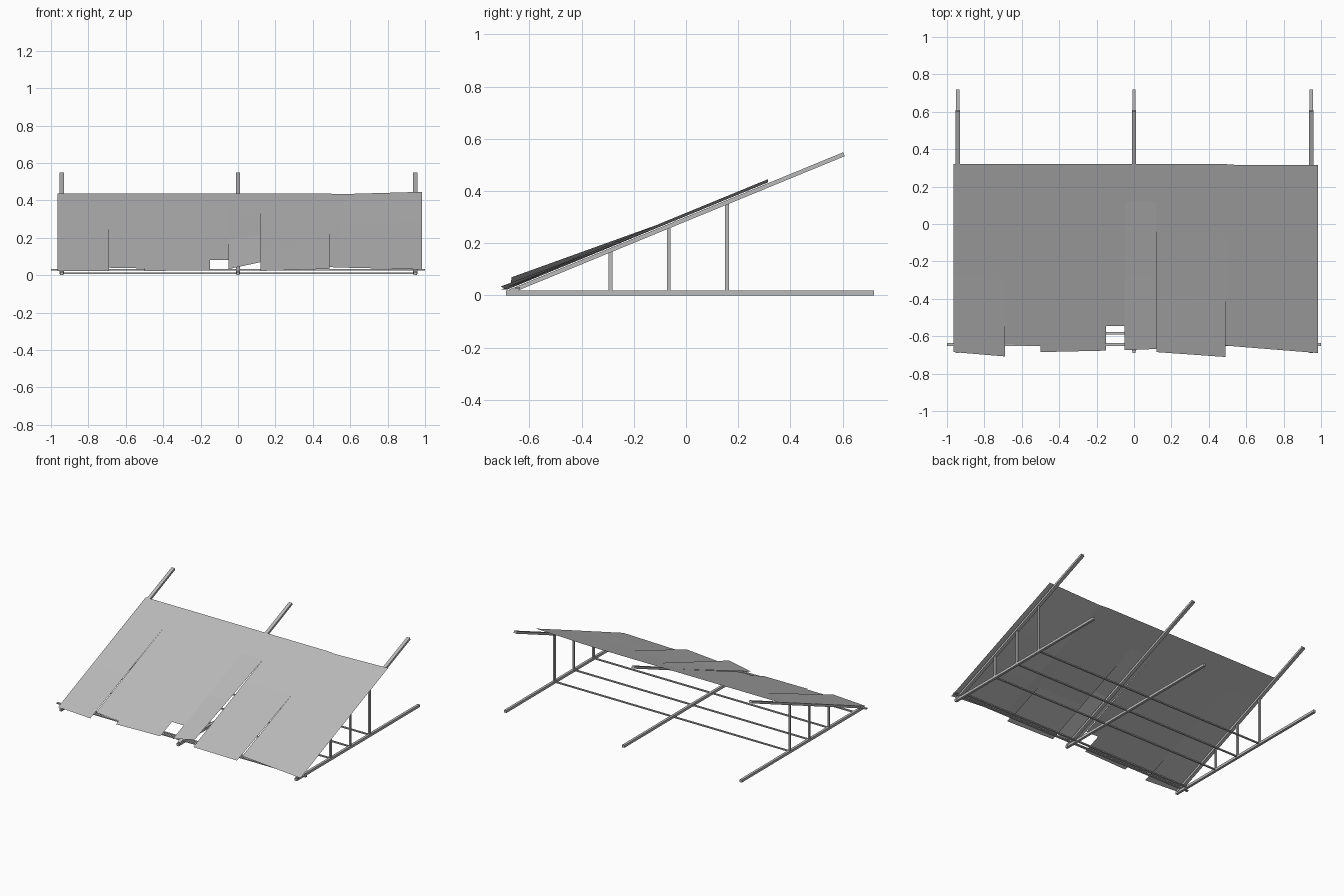
import bpy, bmesh, math

cube = bpy.data.objects.get("Cube")
if cube:
    bpy.data.objects.remove(cube)

GREY = 0.5
grey = bpy.data.materials.new("plain grey")
grey.use_nodes = True
grey.diffuse_color = (GREY, GREY, GREY, 1)
grey.node_tree.nodes["Principled BSDF"].inputs["Base Color"].default_value = (GREY, GREY, GREY, 1)

SLOPE = 0.411
PITCH = math.atan(SLOPE)


def roof_z(y):
    """Height of the undisturbed roof plane."""
    return 0.304 + SLOPE * y


def add_object(name, bm):
    mesh = bpy.data.meshes.new(name)
    bm.to_mesh(mesh)
    bm.free()
    mesh.materials.append(grey)
    obj = bpy.data.objects.new(name, mesh)
    bpy.context.scene.collection.objects.link(obj)
    return obj


def bar(name, centre, size, pitch=0):
    bm = bmesh.new()
    bmesh.ops.create_cube(bm, size=1)
    bmesh.ops.scale(bm, vec=size, verts=bm.verts)
    obj = add_object(name, bm)
    obj.location = centre
    obj.rotation_euler.x = pitch
    return obj


# Ground beams and sloping rafters
for side, x in (("right", -0.943), ("middle", 0), ("left", 0.947)):
    bar(side + "_ground_beam", (x, 0.015, 0.009), (0.018, 1.41, 0.018))
    y_mid = -0.035
    bar(side + "_rafter", (x, y_mid, roof_z(y_mid) - 0.012),
        (0.024, 1.385, 0.016), PITCH)

# Posts under the outer rafters, with thin ties between the ground beams
for i, y in enumerate((-0.29, -0.066, 0.157)):
    top = roof_z(y) - 0.016
    for side, x in (("right", -0.943), ("left", 0.947)):
        bar(f"{side}_post_{i}", (x, y, (top + 0.015) / 2), (0.012, 0.015, top - 0.015))
    bar(f"ground_tie_{i}", (0, y, 0.011), (1.89, 0.012, 0.008))
bar("front_ground_tie", (0, -0.585, 0.011), (1.89, 0.014, 0.008))

# Eave pole
bar("eave_pole", (0, -0.645, 0.028), (2.0, 0.016, 0.008))


def panel(name, strips, seam, back_lift=0):
    """Sheet of strips, each (x0, x1, front y0, y1, lift0, lift1).
    Lift fades out towards the end of the seam."""
    bm = bmesh.new()
    for x0, x1, y0, y1, lift0, lift1 in strips:
        rows = []
        for t in (0, 0.5, 1, 2):
            row = []
            for x, front, lift in ((x0, y0, lift0), (x1, y1, lift1)):
                raised = back_lift if x > 0.9 else 0
                back = 0.315 if x > 0.5 else 0.32
                if t <= 1:
                    y = front + (seam - front) * t
                    rise = lift + (raised - lift) * t
                else:
                    y, rise = back, raised
                row.append(bm.verts.new((x, y, roof_z(y) + rise)))
            rows.append(row)
        for a, b in zip(rows, rows[1:]):
            bm.faces.new((a[0], a[1], b[1], b[0]))
    bmesh.ops.remove_doubles(bm, verts=bm.verts, dist=0.0005)
    return add_object(name, bm)


# Ragged roof sheet: notched right part, two lifted flaps on the left
panel("right_roof_sheet", [
    (-0.965, -0.69, -0.685, -0.708, 0, 0.01),
    (-0.69, -0.5, -0.643, -0.652, 0, 0),
    (-0.5, -0.15, -0.685, -0.677, 0, 0),
    (-0.15, -0.05, -0.545, -0.545, 0, 0),
    (-0.05, 0.12, -0.675, -0.668, 0.006, 0.04)], 0.12)
panel("middle_roof_flap", [(0.12, 0.49, -0.685, -0.711, 0, 0.022)], -0.08)
panel("left_roof_flap", [
    (0.49, 0.56, -0.65, -0.656, 0.006, 0.006),
    (0.56, 0.985, -0.656, -0.69, 0.006, 0.01)], -0.08, 0.012)
